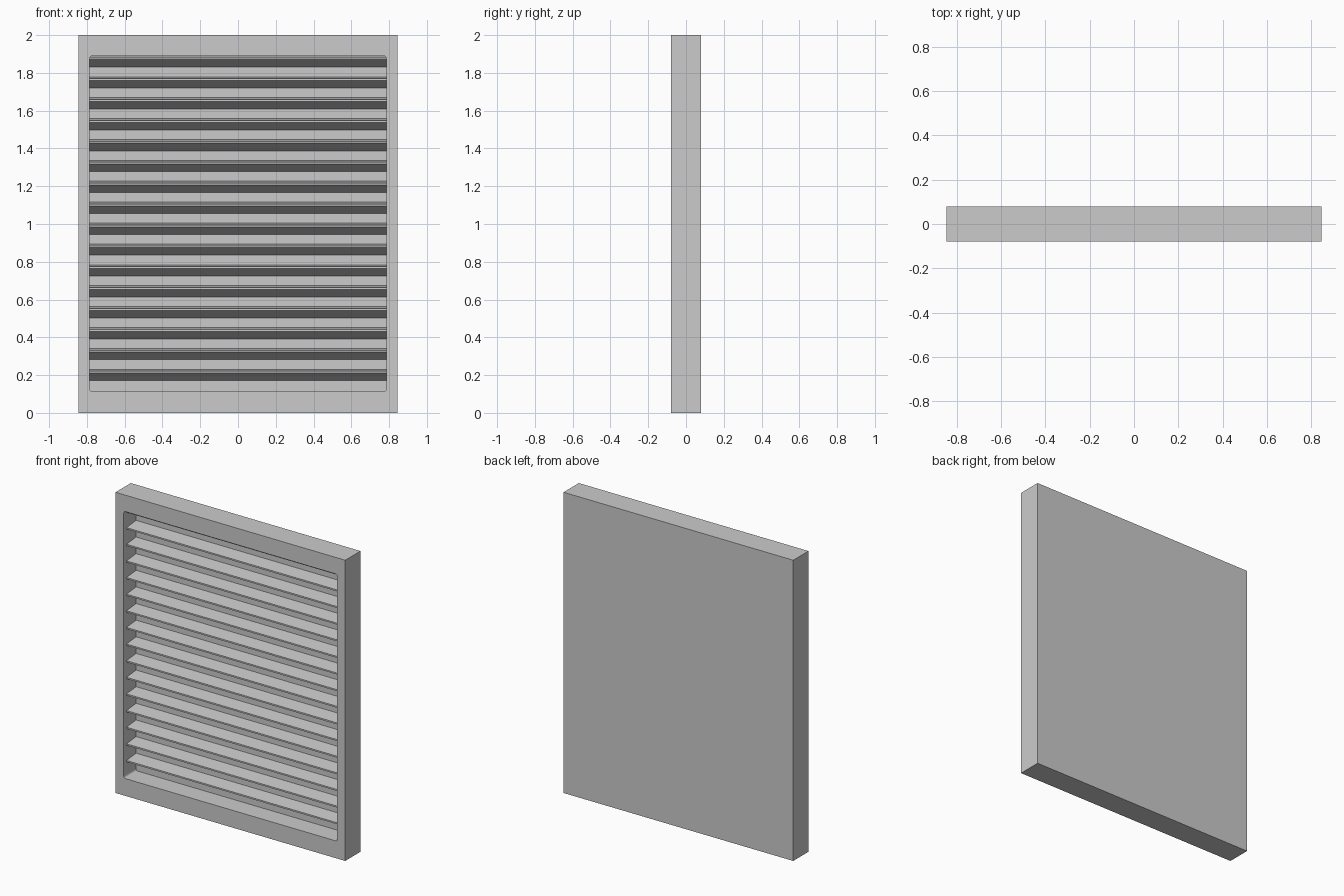
import bpy
import bmesh
from mathutils import Matrix

if "Cube" in bpy.data.objects:
    bpy.data.objects.remove(bpy.data.objects["Cube"], do_unlink=True)

WIDTH, DEPTH, HEIGHT = 1.69, 0.16, 2.0
OPEN_X = 0.785                  # half width of the opening
OPEN_LOW, OPEN_HIGH = 0.115, 1.89
RECESS_Y = 0.05                 # front face of the back panel
SLATS, PITCH, TOP_NOSE = 16, 0.1106, 1.87

grey = bpy.data.materials.new("light_grey_metal")
grey.use_nodes = True
COLOUR = (0.6, 0.6, 0.6, 1)
grey.diffuse_color = COLOUR
grey.node_tree.nodes["Principled BSDF"].inputs["Base Color"].default_value = COLOUR


def add_object(name, bm):
    bmesh.ops.recalc_face_normals(bm, faces=bm.faces[:])
    mesh = bpy.data.meshes.new(name)
    bm.to_mesh(mesh)
    bm.free()
    mesh.materials.append(grey)
    obj = bpy.data.objects.new(name, mesh)
    bpy.context.collection.objects.link(obj)
    return obj


def box(low, high):
    bm = bmesh.new()
    size = [b - a for a, b in zip(low, high)]
    centre = [(a + b) / 2 for a, b in zip(low, high)]
    matrix = Matrix.Translation(centre) @ Matrix.Diagonal((*size, 1))
    bmesh.ops.create_cube(bm, size=1, matrix=matrix)
    return bm


# Casing: solid block with a rounded rectangular recess in the front
casing = add_object("casing", box((-WIDTH / 2, -DEPTH / 2, 0),
                                  (WIDTH / 2, DEPTH / 2, HEIGHT)))
bm = box((-OPEN_X, -DEPTH, OPEN_LOW), (OPEN_X, RECESS_Y, OPEN_HIGH))
corners = [e for e in bm.edges
           if abs(e.verts[0].co.y - e.verts[1].co.y) > DEPTH / 2]
bmesh.ops.bevel(bm, geom=corners, offset=0.012, segments=3,
                profile=0.5, affect='EDGES')
cutter = add_object("recess_cutter", bm)
cutter.hide_render = True

cut = casing.modifiers.new("recess", 'BOOLEAN')
cut.operation = 'DIFFERENCE'
cut.solver = 'EXACT'
cut.object = cutter
bpy.context.view_layer.objects.active = casing
bpy.ops.object.modifier_apply(modifier=cut.name)
bpy.data.objects.remove(cutter, do_unlink=True)

# Louvre slats: wedges with a thin nose, thicker towards the back panel
PROFILE = [(-0.05, 0), (-0.05, 0.01), (RECESS_Y, 0.02), (RECESS_Y, -0.04)]
for i in range(SLATS):
    bm = bmesh.new()
    z = TOP_NOSE - i * PITCH
    face = bm.faces.new([bm.verts.new((-OPEN_X, y, z + dz)) for y, dz in PROFILE])
    end = bmesh.ops.extrude_face_region(bm, geom=[face])["geom"]
    bmesh.ops.translate(bm, vec=(2 * OPEN_X, 0, 0),
                        verts=[v for v in end if isinstance(v, bmesh.types.BMVert)])
    # Close the starting end if the extrusion removed it
    bmesh.ops.holes_fill(bm, edges=bm.edges[:], sides=4)
    add_object(f"slat_{i + 1}", bm)
